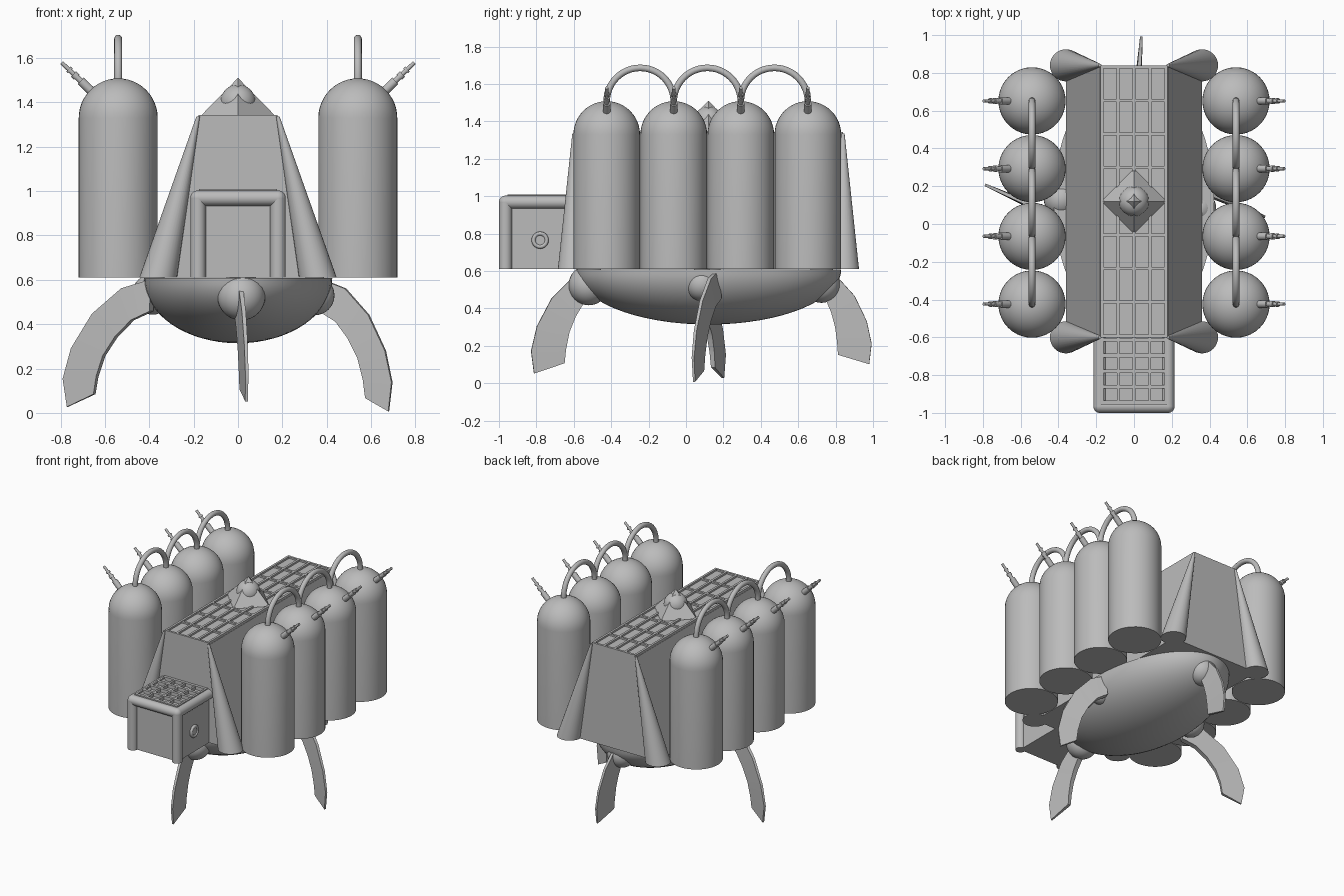
import bpy, bmesh, math
from mathutils import Matrix, Vector

cube = bpy.data.objects.get("Cube")
if cube:
    bpy.data.objects.remove(cube, do_unlink=True)

grey = bpy.data.materials.new("hull_grey")
grey.use_nodes = True
COLOUR = (0.5, 0.5, 0.5, 1)
grey.diffuse_color = COLOUR
grey.node_tree.nodes["Principled BSDF"].inputs["Base Color"].default_value = COLOUR
parts = []


def finish(name, bm):
    bmesh.ops.recalc_face_normals(bm, faces=bm.faces)
    mesh = bpy.data.meshes.new(name)
    bm.to_mesh(mesh)
    bm.free()
    mesh.materials.append(grey)
    obj = bpy.data.objects.new(name, mesh)
    bpy.context.collection.objects.link(obj)
    parts.append(obj)
    return obj


def add_box(bm, lo, hi):
    lo, hi = Vector(lo), Vector(hi)
    m = Matrix.Translation((lo + hi) / 2) @ Matrix.Diagonal((*(hi - lo), 1))
    bmesh.ops.create_cube(bm, size=1, matrix=m)


def add_rod(bm, a, b, r1, r2=None, seg=20):
    a, b = Vector(a), Vector(b)
    d = b - a
    m = Matrix.Translation((a + b) / 2) @ d.to_track_quat('Z', 'Y').to_matrix().to_4x4()
    bmesh.ops.create_cone(bm, cap_ends=True, segments=seg, radius1=r1,
                          radius2=r1 if r2 is None else r2, depth=d.length, matrix=m)


def add_ball(bm, centre, r):
    bmesh.ops.create_uvsphere(bm, u_segments=32, v_segments=16, radius=r,
                              matrix=Matrix.Translation(centre))


def lathe(bm, profile, centre, seg=40):
    """Revolve (radius, z) points round the vertical axis."""
    verts = [bm.verts.new((r, 0, z)) for r, z in profile]
    edges = [bm.edges.new(p) for p in zip(verts, verts[1:])]
    new = bmesh.ops.spin(bm, geom=verts + edges, cent=(0, 0, 0), axis=(0, 0, 1),
                         angle=math.tau, steps=seg)
    bmesh.ops.remove_doubles(bm, verts=bm.verts, dist=1e-5)
    bmesh.ops.translate(bm, verts=bm.verts, vec=centre)


def add_sweep(bm, path, r, seg=14):
    """Round tube along points lying in a plane of constant x."""
    rings = []
    for i, p in enumerate(path):
        t = (path[min(i + 1, len(path) - 1)] - path[max(i - 1, 0)]).normalized()
        side = Vector((1, 0, 0))
        up = t.cross(side)
        rings.append([bm.verts.new(p + r * (side * math.cos(k * math.tau / seg)
                                            + up * math.sin(k * math.tau / seg)))
                      for k in range(seg)])
    for a, b in zip(rings, rings[1:]):
        for k in range(seg):
            bm.faces.new((a[k], a[k - 1], b[k - 1], b[k]))
    bm.faces.new(rings[0])
    bm.faces.new(rings[-1])


DECK, ROOF = 0.61, 1.325
FRONT, BACK, MID = -0.6, 0.84, 0.12

# Cabin with sloping sides
bm = bmesh.new()
add_box(bm, (-0.36, FRONT, DECK), (0.36, BACK, ROOF))
for v in bm.verts:
    if v.co.z > 1:
        v.co.x *= 0.5
finish("cabin", bm)

# Leaning cones on the cabin corners
for sx in (-1, 1):
    for name, y in (("front", FRONT), ("back", BACK)):
        bm = bmesh.new()
        add_rod(bm, (0.36 * sx, y, DECK), (0.36 * sx, y, ROOF + 0.01), 0.085, 0.008, 32)
        for v in bm.verts:
            if v.co.z > 1:
                v.co.x -= 0.18 * sx
        finish(name + "_corner_cone", bm)

# Roof panel grid
bm = bmesh.new()
add_box(bm, (-0.178, FRONT, ROOF - 0.005), (0.178, BACK, ROOF + 0.005))
for i in range(5):
    x = -0.17 + i * 0.085
    add_box(bm, (x - 0.008, FRONT, ROOF), (x + 0.008, BACK, ROOF + 0.018))
for i in range(9):
    y = FRONT + 0.008 + i * (BACK - FRONT - 0.016) / 8
    add_box(bm, (-0.178, y - 0.008, ROOF), (0.178, y + 0.008, ROOF + 0.017))
finish("roof_grid", bm)

# Roof pyramid with an embedded ball
bm = bmesh.new()
add_rod(bm, (0, MID, ROOF + 0.01), (0, MID, 1.51), 0.172, 0, 4)
pyramid = finish("roof_pyramid", bm)
bm = bmesh.new()
add_ball(bm, (0, MID, 1.40), 0.08)
finish("pyramid_ball", bm)

# Tanks, connecting pipes and valves
TANK_R, TANK_X = 0.178, 0.54
tank_y = [-0.424 + 0.3585 * i for i in range(4)]
dome = [(TANK_R * math.cos(a), 1.33 + TANK_R * math.sin(a))
        for a in (i * math.pi / 24 for i in range(13))]
valve = ((0, 0.075, 0.02), (0.075, 0.10, 0.013), (0.10, 0.12, 0.017), (0.12, 0.14, 0.010),
         (0.14, 0.152, 0.015), (0.152, 0.195, 0.009))
for sx in (-1, 1):
    for y in tank_y:
        bm = bmesh.new()
        lathe(bm, [(0, DECK), (TANK_R, DECK)] + dome, (TANK_X * sx, y, 0))
        finish("tank", bm)
        bm = bmesh.new()
        base, axis = Vector((0.655 * sx, y, 1.445)), Vector((0.72 * sx, 0, 0.69))
        for a, b, r in valve:
            add_rod(bm, base + axis * a, base + axis * b, r, seg=14)
        finish("tank_valve", bm)
    for a, b in zip(tank_y, tank_y[1:]):
        mid, half = (a + b) / 2, (b - a) / 2
        arc = [Vector((TANK_X * sx, mid - half * math.cos(k * math.pi / 24),
                       1.507 + half * math.sin(k * math.pi / 24))) for k in range(25)]
        ends = [Vector((TANK_X * sx, y, 1.45)) for y in (a, b)]
        bm = bmesh.new()
        add_sweep(bm, [ends[0]] + arc + [ends[1]], 0.018)
        finish("tank_pipe", bm)

# Bowl-shaped lower hull
bm = bmesh.new()
bowl = [(math.cos(a), -0.293 * math.sin(a)) for a in (i * math.pi / 32 for i in range(17))]
lathe(bm, [(0, 0)] + bowl, (0, 0, 0), 64)
for v in bm.verts:
    v.co = (v.co.x * 0.425, v.co.y * 0.71 + MID, v.co.z + 0.607)
finish("lower_hull", bm)

# Entry porch with rounded frame
bm = bmesh.new()
add_box(bm, (-0.185, -0.965, DECK), (0.185, FRONT, 0.985))
finish("porch", bm)
bm = bmesh.new()
X, Y, Z, R = 0.18, -0.965, 0.968, 0.035
for sx in (-X, X):
    add_rod(bm, (sx, Y, DECK), (sx, Y, Z), R)
    add_rod(bm, (sx, Y, Z), (sx, FRONT, Z), R)
    add_ball(bm, (sx, Y, Z), R)
add_rod(bm, (-X, Y, Z), (X, Y, Z), R)
finish("porch_frame", bm)

# Porch roof slats
bm = bmesh.new()
for i in range(5):
    y = -0.945 + i * 0.083
    add_box(bm, (-0.175, y - 0.01, 0.97), (0.175, y + 0.01, 1.01))
    x = -0.168 + i * 0.084
    add_box(bm, (x - 0.007, -0.955, 0.97), (x + 0.007, FRONT, 1.008))
finish("porch_roof_slats", bm)

# Portholes on the porch sides
for sx in (-1, 1):
    bm = bmesh.new()
    ring = [(0.035 + 0.011 * math.cos(a), 0.011 * math.sin(a))
            for a in (i * math.tau / 12 for i in range(13))]
    lathe(bm, ring, (0, 0, 0), 28)
    add_rod(bm, (0, 0, -0.01), (0, 0, 0.004), 0.03)
    bm.transform(Matrix.Translation((0.19 * sx, -0.78, 0.765))
                 @ Matrix.Rotation(sx * math.pi / 2, 4, 'Y'))
    finish("porthole", bm)

# Curved blade legs and their ball joints
outer = [(0, 0), (0.35, -0.07), (0.7, -0.27), (0.95, -0.54), (1.05, -0.78), (1, -1)]
inner = [(0, -0.25), (0.2, -0.32), (0.37, -0.45), (0.5, -0.6), (0.57, -0.76), (0.6, -0.9)]


def leg(name, root, heading, reach, drop, taper, joint, joint_r):
    bm = bmesh.new()
    rings = []
    for i, ((ox, oz), (ix, iz)) in enumerate(zip(outer, inner)):
        t = 0.022 - 0.002 * i
        rings.append([bm.verts.new(c) for c in (
            (ox * reach, -t * 0.5, oz * drop), (ox * reach, t * 0.5, oz * drop),
            (ix * taper * reach, t, iz * drop), (ix * taper * reach, -t, iz * drop))])
    for a, b in zip(rings, rings[1:]):
        for k in range(4):
            bm.faces.new((a[k], a[k - 1], b[k - 1], b[k]))
    bm.faces.new(rings[0])
    bm.faces.new(rings[-1])
    bm.transform(Matrix.Translation((*root, 0.602))
                 @ Matrix.Rotation(math.radians(heading), 4, 'Z'))
    # Rounder curve along the blade
    along = [e for e in bm.edges if abs(e.verts[0].index - e.verts[1].index) >= 0
             and any(e.verts[0] in a and e.verts[1] in b for a, b in zip(rings, rings[1:]))
             or any(e.verts[1] in a and e.verts[0] in b for a, b in zip(rings, rings[1:]))]
    bmesh.ops.subdivide_edges(bm, edges=along, cuts=2, smooth=0.6, use_grid_fill=True)
    finish(name + "_leg", bm)
    bm = bmesh.new()
    add_ball(bm, joint, joint_r)
    finish(name + "_leg_joint", bm)


leg("front", (0.0, -0.5), -83, 0.315, 0.55, 0.8, (0.015, -0.52, 0.525), 0.108)
leg("back", (0.02, 0.72), 86, 0.26, 0.5, 0.6, (0.015, 0.725, 0.53), 0.1)
leg("left", (0.38, 0.17), -23, 0.325, 0.595, 1.1, (0.345, 0.085, 0.53), 0.09)
leg("right", (-0.39, 0.03), 156, 0.415, 0.575, 1.13, (-0.385, 0.13, 0.535), 0.092)

# Smooth shading with sharp edges kept
bpy.ops.object.select_all(action='DESELECT')
for obj in parts:
    obj.select_set(True)
bpy.context.view_layer.objects.active = parts[0]
bpy.ops.object.shade_smooth_by_angle(angle=math.radians(35))
